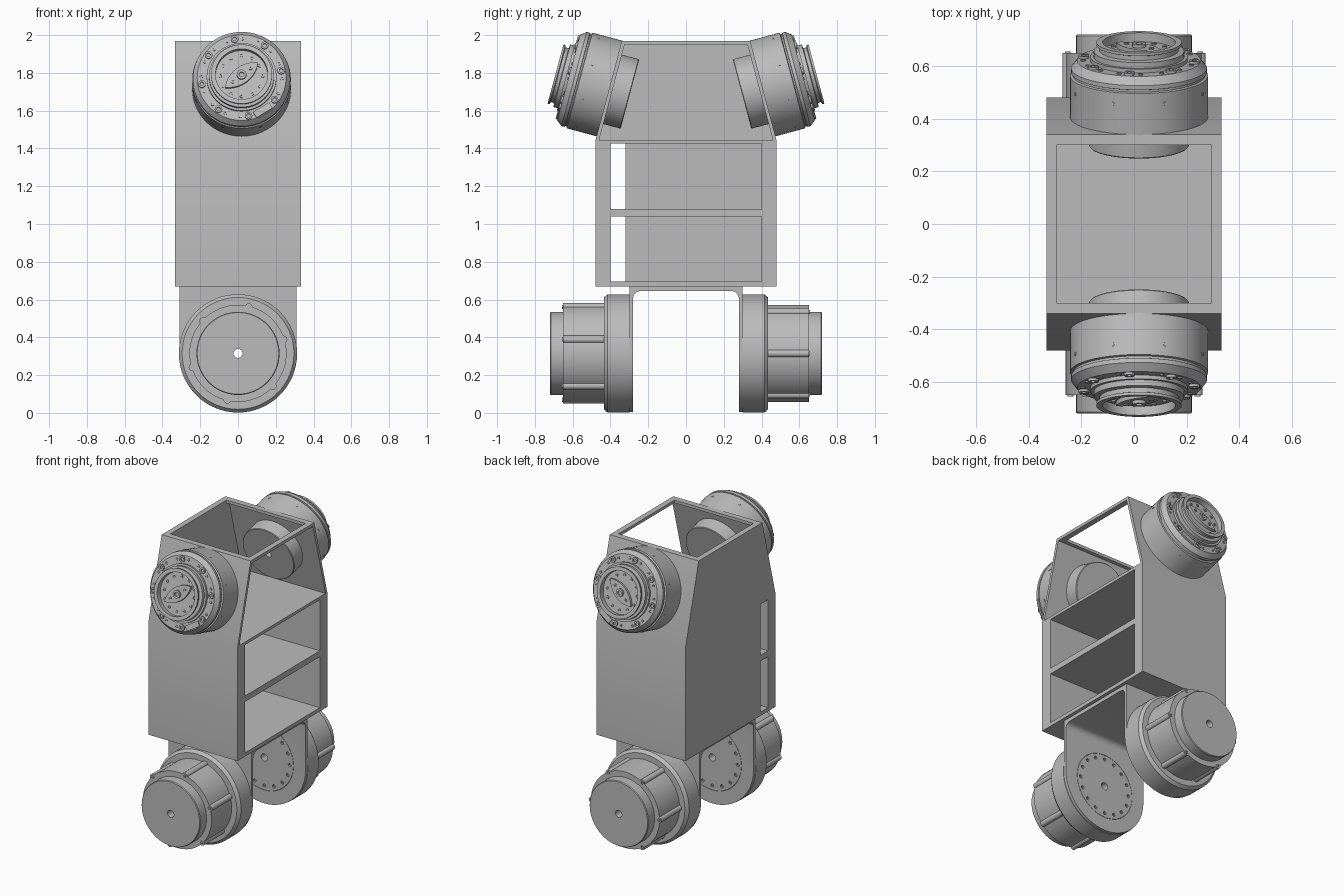
import bpy, bmesh
from math import sin, cos, pi, radians
from mathutils import Matrix, Vector

cube = bpy.data.objects.get("Cube")
if cube:
    bpy.data.objects.remove(cube)

grey = bpy.data.materials.new("machined_grey")
grey.use_nodes = True
GREY = (0.5, 0.5, 0.5, 1)
grey.diffuse_color = GREY
grey.node_tree.nodes["Principled BSDF"].inputs["Base Color"].default_value = GREY


def make(name, bm, matrix=Matrix()):
    bmesh.ops.transform(bm, matrix=matrix, verts=bm.verts)
    bmesh.ops.recalc_face_normals(bm, faces=bm.faces)
    mesh = bpy.data.meshes.new(name)
    bm.to_mesh(mesh)
    bm.free()
    mesh.materials.append(grey)
    ob = bpy.data.objects.new(name, mesh)
    bpy.context.collection.objects.link(ob)
    return ob


def lathe(name, profile, matrix, seg=64):
    """Spin a (radius, height) profile about local z."""
    bm = bmesh.new()
    vs = [bm.verts.new((r, 0, h)) for r, h in profile]
    es = [bm.edges.new(p) for p in zip(vs, vs[1:])]
    bmesh.ops.spin(bm, geom=vs + es, cent=(0, 0, 0), axis=(0, 0, 1),
                   angle=2 * pi, steps=seg, use_merge=True)
    bmesh.ops.remove_doubles(bm, verts=bm.verts, dist=1e-5)
    return make(name, bm, matrix)


def prism(name, outline, low, high, matrix=Matrix()):
    """Extrude a local xy outline from low to high along local z."""
    bm = bmesh.new()
    face = bm.faces.new([bm.verts.new((a, b, low)) for a, b in outline])
    new = bmesh.ops.extrude_face_region(bm, geom=[face])["geom"]
    bmesh.ops.translate(bm, vec=(0, 0, high - low),
                        verts=[v for v in new if isinstance(v, bmesh.types.BMVert)])
    return make(name, bm, matrix)


def circle(r, n, cx=0, cy=0, start=0, sweep=2 * pi):
    return [(cx + r * cos(start + sweep * i / n), cy + r * sin(start + sweep * i / n))
            for i in range(n + (sweep < 6))]


def rect(x0, x1, y0, y1):
    return [(x0, y0), (x1, y0), (x1, y1), (x0, y1)]


def boolean(ob, cutters, operation="DIFFERENCE"):
    for c in cutters:
        c.hide_render = True
        m = ob.modifiers.new("cut", "BOOLEAN")
        m.object, m.operation, m.solver = c, operation, "EXACT"
    deps = bpy.context.evaluated_depsgraph_get()
    mesh = bpy.data.meshes.new_from_object(ob.evaluated_get(deps))
    ob.modifiers.clear()
    ob.data = mesh
    for c in cutters:
        bpy.data.objects.remove(c)


def frame(origin, axis):
    """Local x stays on world x, local y points up, local z runs along axis."""
    z = Vector(axis).normalized()
    y = Vector((0, -z.y * z.z, 1 - z.z * z.z)).normalized()
    m = Matrix((Vector((1, 0, 0)), y, z)).transposed().to_4x4()
    return Matrix.Translation(origin) @ m


SIDE = Matrix(((0, 0, 1, 0), (1, 0, 0, 0), (0, 1, 0, 0), (0, 0, 0, 1)))  # local xy -> world yz

# Housing: tapered shell with two shelves' bays open on one side, open top
outline = [(-.48, .67), (.48, .67), (.48, 1.44), (.34, 1.97), (-.34, 1.97), (-.48, 1.44)]
shell = prism("body_shell", outline, -.333, .333, SIDE)
cuts = [prism("top_bay", [(-.46, 1.445), (.46, 1.445), (.325, 1.95), (-.325, 1.95)], -.295, .5, SIDE),
        prism("top_opening", rect(-.295, .295, -.3, .3), 1.9, 2.1)]
for low, high in ((.695, 1.04), (1.08, 1.425)):
    cuts.append(prism("bay", rect(-.4, .4, low, high), -.295, .5, SIDE))
    cuts.append(prism("slot", rect(-.4, -.32, low, high), -.5, -.2, SIDE))
boolean(shell, cuts)

# Yoke: filleted U with round leg ends
AXLE = .315
inner = circle(.04, 6, .24, .605, 0, pi / 2) + circle(.04, 6, -.24, .605, pi / 2, pi / 2)
u_shape = [(.3, 0), (.3, .67), (-.3, .67), (-.3, 0), (-.28, 0)] + inner[::-1] + [(.28, 0)]
yoke = prism("lower_yoke", u_shape, -.31, .31, SIDE)
FRONT = frame((0, 0, 0), (0, -1, 0))
tab = [(.31, .7)] + [(-.31, .7)] + circle(.31, 32, 0, AXLE, pi, pi)
boolean(yoke, [prism("tab", tab, -.5, .5, FRONT)], "INTERSECT")
boolean(yoke, [prism("seat", circle(.22, 64, 0, AXLE), -.5, .5, FRONT)])


def screw(name, matrix, x, y, z, r):
    profile = [(0, -.01), (r, -.01), (r, .5 * r), (.5 * r, .5 * r), (.5 * r, -.3 * r), (0, -.3 * r)]
    lathe(name, profile, matrix @ Matrix.Translation((x, y, z)), 12)


for label, s in (("front", -1), ("back", 1)):
    # Lower motor: flange, ribbed can and end cap around a through bore
    base = frame((0, s * .28, AXLE), (0, s, 0))
    motor = lathe(label + "_lower_motor", [
        (.024, 0), (.218, 0), (.218, .02), (.313, .02), (.313, .135), (.296, .155), (.257, .155),
        (.257, .37), (.22, .37), (.22, .435), (.216, .44), (.024, .44), (.024, 0)], base)
    boolean(motor, [prism("hole", circle(.011, 10, x, y), -.05, .015, base)
                    for x, y in circle(.19, 16)])
    phase = radians(17 if s < 0 else 0)
    for i, (x, y) in enumerate(circle(.252, 6, start=phase)):
        prism(f"{label}_motor_rib_{i}", circle(.02, 16, x, y), .15, .37, base)
        screw(f"{label}_rib_screw_{i}", base, x, y, .37, .011)

    # Upper actuator: tilted out of the sloped wall
    tilt = radians(15)
    base = frame((.019, s * .404, 1.717), (0, s * cos(tilt), sin(tilt)))
    lathe(label + "_actuator", [
        (0, -.08), (.02, -.08), (.02, -.111), (.186, -.111), (.19, -.107), (.19, 0), (.262, 0),
        (.262, .165), (.252, .168), (.252, .176), (.258, .178), (.258, .195), (.235, .225),
        (.185, .225), (.185, .24), (.172, .24), (.172, .262), (.15, .265), (.15, .282),
        (.162, .286), (.162, .297), (.138, .297), (.138, .262), (0, .262)], base)
    for i, (x, y) in enumerate(circle(.213, 8, start=radians(10))):
        screw(f"{label}_face_bolt_{i}", base, x, y, .225, .02)
    for i, (x, y) in enumerate(circle(.213, 16, start=radians(21))):
        screw(f"{label}_face_pin_{i}", base, x, y, .225, .009)
    for i, (x, y) in enumerate(circle(.112, 12)):
        screw(f"{label}_hub_screw_{i}", base, x, y, .262, .01)
    # Lens-shaped output key with a centre socket
    lens = circle(.16, 10, 0, -.115, radians(46), radians(88))
    lens += [(-x, -y) for x, y in lens][1:-1]
    turn = base @ Matrix.Rotation(radians(38), 4, "Z")
    prism(label + "_output_key", lens, .255, .28, turn)
    screw(label + "_key_socket", turn, 0, 0, .28, .026)
    for x in (-.06, .06):
        screw(f"{label}_key_screw", turn, x, 0, .28, .01)
    # Connector plate and side plugs
    prism(label + "_connector", rect(-.05, .05, -.018, .018), .22, .234,
          base @ Matrix.Rotation(radians(32), 4, "Z") @ Matrix.Translation((0, -.212, 0)))
    for i in range(8):
        out = base @ Matrix.Rotation(pi / 8 + i * pi / 4, 4, "Z") @ Matrix.Translation((.259, 0, .12))
        prism(f"{label}_side_plug_{i}", circle(.008, 10), 0, .005, out @ Matrix.Rotation(pi / 2, 4, "Y"))

# Smooth the curved faces, keep the machined edges sharp
bpy.ops.object.select_all(action="DESELECT")
for ob in bpy.context.collection.objects:
    if ob.type == "MESH" and grey.name in ob.data.materials:
        ob.select_set(True)
        bpy.context.view_layer.objects.active = ob
bpy.ops.object.shade_smooth_by_angle(angle=radians(25))
